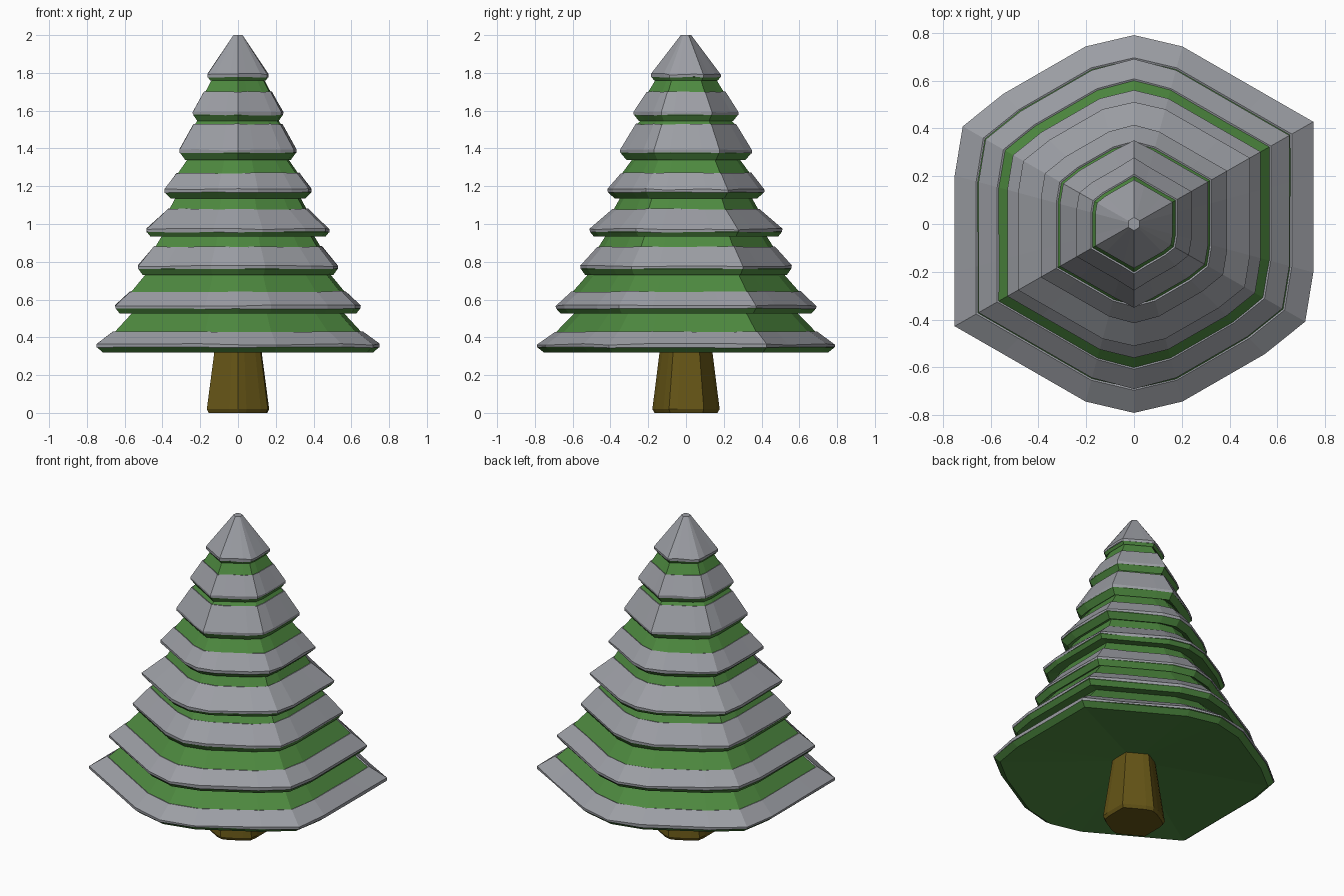
import bpy, bmesh, random

if "Cube" in bpy.data.objects:
    bpy.data.objects.remove(bpy.data.objects["Cube"])

random.seed(4)


def material(name, color):
    m = bpy.data.materials.new(name)
    m.diffuse_color = color
    m.use_nodes = True
    m.node_tree.nodes["Principled BSDF"].inputs["Base Color"].default_value = m.diffuse_color
    return m


GREEN = material("needles", (0.075, 0.25, 0.05, 1))
BROWN = material("bark", (0.13, 0.09, 0.008, 1))
SNOW = material("snow", (0.33, 0.34, 0.37, 1))


def outline(x, y, cut):
    """Hexagon pointing along y, its y tips blunted and two corners cut back."""
    half = [(1, -0.27), (1, 0.27), (1, 0.57), (0.73, 0.725), (0.27, 0.99)]
    pts = [(a * x, b * x) for a, b in half] + [(0, y)]
    pts += [(-0.27 * x, 0.99 * x), (-0.73 * x, 0.725 * x), (-cut * x, 0.57 * cut * x)]
    return pts + [(-a, -b) for a, b in pts]


def loft(name, rings, mat, cap_bottom=False, cap_top=False):
    """Join rings of (x half-width, y half-width, z, jitter)."""
    bm = bmesh.new()
    loops = []
    for x, y, z, jit in rings:
        loops.append([bm.verts.new((px, py, z + random.uniform(-jit, jit)))
                      for px, py in outline(x, y, 0.955)])
    n = len(loops[0])
    for a, b in zip(loops, loops[1:]):
        for i in range(n):
            j = (i + 1) % n
            bm.faces.new((a[i], a[j], b[j], b[i]))
    if cap_bottom:
        bm.faces.new(loops[0][::-1])
    if cap_top:
        bm.faces.new(loops[-1])
    mesh = bpy.data.meshes.new(name)
    bm.to_mesh(mesh)
    bm.free()
    ob = bpy.data.objects.new(name, mesh)
    bpy.context.collection.objects.link(ob)
    mesh.materials.append(mat)
    return ob


# Trunk, running up into the hollow underside
loft("trunk", [(0.155, 0.167, 0, 0), (0.165, 0.178, 0.02, 0),
               (0.115, 0.13, 0.40, 0)], BROWN, True)

# Branch tiers: lip z, lip x, rim z, rim x, rim y, snow top z, snow top x, top z, top x
tiers = [
    (0.32, 0.715, 0.355, 0.75, 0.79, 0.43, 0.66, 0.54, 0.55),
    (0.525, 0.625, 0.56, 0.65, 0.69, 0.643, 0.572, 0.75, 0.475),
    (0.73, 0.505, 0.77, 0.53, 0.56, 0.88, 0.445, 0.95, 0.395),
    (0.935, 0.465, 0.965, 0.485, 0.51, 1.08, 0.37, 1.15, 0.325),
    (1.135, 0.355, 1.175, 0.39, 0.415, 1.27, 0.325, 1.36, 0.255),
    (1.34, 0.28, 1.385, 0.31, 0.35, 1.53, 0.235, 1.56, 0.205),
    (1.545, 0.215, 1.585, 0.24, 0.278, 1.70, 0.18, 1.78, 0.13),
    (1.76, 0.148, 1.785, 0.162, 0.185, 2.0, 0.024, 1.99, 0.01),
]
inner = (0.10, 0.115, 0.395, 0)  # hollow centre under the lowest tier
for k, (zl, xl, zr, xr, yr, zs, xs, zt, xt) in enumerate(tiers, 1):
    q = yr / xr
    top = k == len(tiers)
    g = 0.006  # snow thickness
    # Green branches: underside, lip, rim, slope up to the next tier
    rings = [inner, (xl, xl * q, zl, 0),
             (xr - 0.003, (xr - 0.003) * q, zr - 0.008, 0)]
    if not top:
        rings += [(xs - g, (xs - g) * q, zs - 0.003, 0), (xt, xt * q, zt, 0)]
    loft(f"branches_{k}", rings, GREEN)
    inner = (xt, xt * q, zt, 0)
    # Snow layer with a thin edge, lying on the slope
    rings = [(xr - 0.001, yr - 0.001, zr - 0.008, 0.003),
             (xr, yr, zr + 0.008, 0.004), (xs, xs * q, zs, 0 if top else 0.003)]
    if not top:
        rings.append((xs - 2 * g, (xs - 2 * g) * q, zs - 0.004, 0))
    loft(f"snow_{k}", rings, SNOW, False, top)
